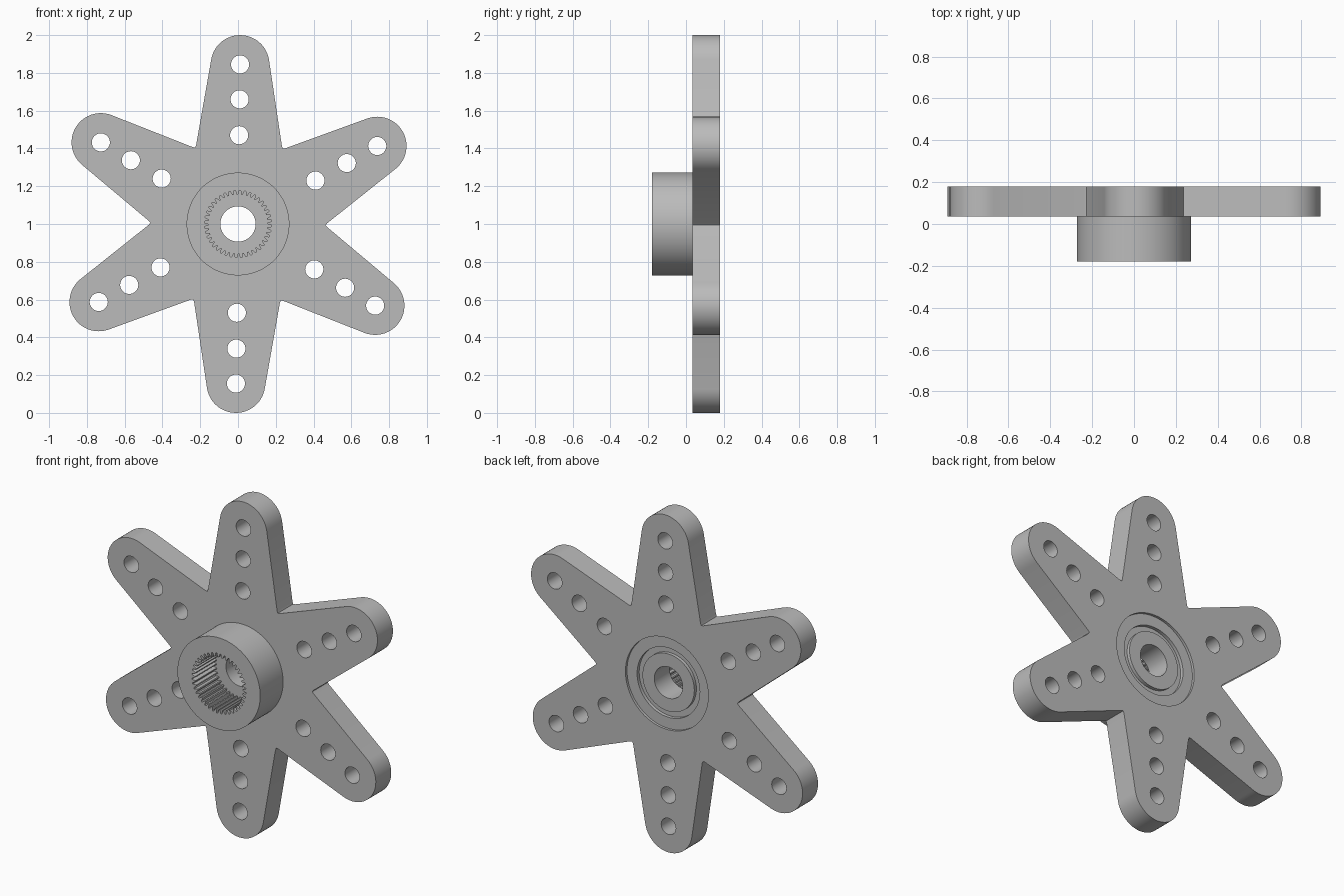
import bpy, bmesh, math
from mathutils import Matrix, Vector

cube = bpy.data.objects.get("Cube")
if cube:
    bpy.data.objects.remove(cube, do_unlink=True)

CENTRE_Z = 1.0
PLATE_FRONT, PLATE_BACK = 0.035, 0.18
HUB_RADIUS = 0.272
TILT = math.radians(89.25)      # direction of the upper arm
TEETH = 40
RING = TEETH * 4

grey = bpy.data.materials.new("light_grey")
grey.use_nodes = True
colour = (0.5, 0.5, 0.5, 1)
grey.diffuse_color = colour
grey.node_tree.nodes["Principled BSDF"].inputs["Base Color"].default_value = colour


def polar(radius, angle):
    return Vector((radius * math.cos(angle), radius * math.sin(angle)))


def circle(centre, radius, count):
    return [centre + polar(radius, math.tau * i / count) for i in range(count)]


def finish(obj):
    obj.data.materials.clear()
    obj.data.materials.append(grey)
    bpy.ops.object.select_all(action='DESELECT')
    obj.select_set(True)
    bpy.context.view_layer.objects.active = obj
    bpy.ops.object.shade_smooth_by_angle(angle=math.radians(30))


# Star plate: tapered round-ended arms with small rounded notches between them
TIP, TIP_R, TAPER = 0.845, 0.155, math.radians(10)
NOTCH_R, NOTCH_CUT = 0.468, 0.016
outline, holes = [], []
for arm in range(6):
    a = TILT + arm * math.pi / 3
    tip = polar(TIP, a)
    sweep = math.pi / 2 - TAPER + 2 * TAPER
    sweep = math.pi / 2 - TAPER
    outline += [tip + polar(TIP_R, a + sweep * (i / 12 - 1)) for i in range(25)]
    b = a + math.pi / 6
    corner = polar(NOTCH_R - 0.008, b)
    side = math.radians(40)
    outline += [corner + polar(NOTCH_CUT, b - side),
                corner + polar(0.004, b),
                corner + polar(NOTCH_CUT, b + side)]
    holes += [circle(polar(r, a), 0.048, 32) for r in (0.47, 0.66, 0.845)]

curve = bpy.data.curves.new("star_plate", 'CURVE')
curve.dimensions = '2D'
curve.fill_mode = 'BOTH'
curve.extrude = (PLATE_BACK - PLATE_FRONT) / 2
for loop in [outline, circle(Vector((0, 0)), HUB_RADIUS, RING)] + holes:
    spline = curve.splines.new('POLY')
    spline.points.add(len(loop) - 1)
    for point, co in zip(spline.points, loop):
        point.co = (co.x, co.y, 0, 1)
    spline.use_cyclic_u = True
plate = bpy.data.objects.new("star_plate", curve)
bpy.context.collection.objects.link(plate)
bpy.ops.object.select_all(action='DESELECT')
plate.select_set(True)
bpy.context.view_layer.objects.active = plate
bpy.ops.object.convert(target='MESH')
plate = bpy.context.view_layer.objects.active
bm = bmesh.new()
bm.from_mesh(plate.data)
bmesh.ops.remove_doubles(bm, verts=bm.verts, dist=0.0001)
place = Matrix.Translation((0, (PLATE_FRONT + PLATE_BACK) / 2, CENTRE_Z))
bm.transform(place @ Matrix.Rotation(math.pi / 2, 4, 'X'))
bmesh.ops.recalc_face_normals(bm, faces=bm.faces)
bm.to_mesh(plate.data)
bm.free()
finish(plate)

# Hub: closed ring profile of (radius, y), with a toothed socket and a bore
SOCKET = 0.178
profile = [(HUB_RADIUS, -0.18), (HUB_RADIUS, 0.165), (0.206, 0.165), (0.206, 0.145),
           (0.17, 0.145), (0.17, 0.165), (0.093, 0.165), (0.093, 0.02),
           (SOCKET, 0.02), (SOCKET, -0.18)]
bm = bmesh.new()
rings = []
for radius, y in profile:
    ring = []
    for i in range(RING):
        inward = 0.022 if radius == SOCKET and i % 4 < 2 else 0
        p = polar(radius - inward, math.tau * i / RING)
        ring.append(bm.verts.new((p.x, y, p.y + CENTRE_Z)))
    rings.append(ring)
for r, ring in enumerate(rings):
    following = rings[(r + 1) % len(rings)]
    for i in range(RING):
        j = (i + 1) % RING
        bm.faces.new((ring[i], ring[j], following[j], following[i]))
bmesh.ops.recalc_face_normals(bm, faces=bm.faces)
mesh = bpy.data.meshes.new("splined_hub")
bm.to_mesh(mesh)
bm.free()
hub = bpy.data.objects.new("splined_hub", mesh)
bpy.context.collection.objects.link(hub)
finish(hub)
